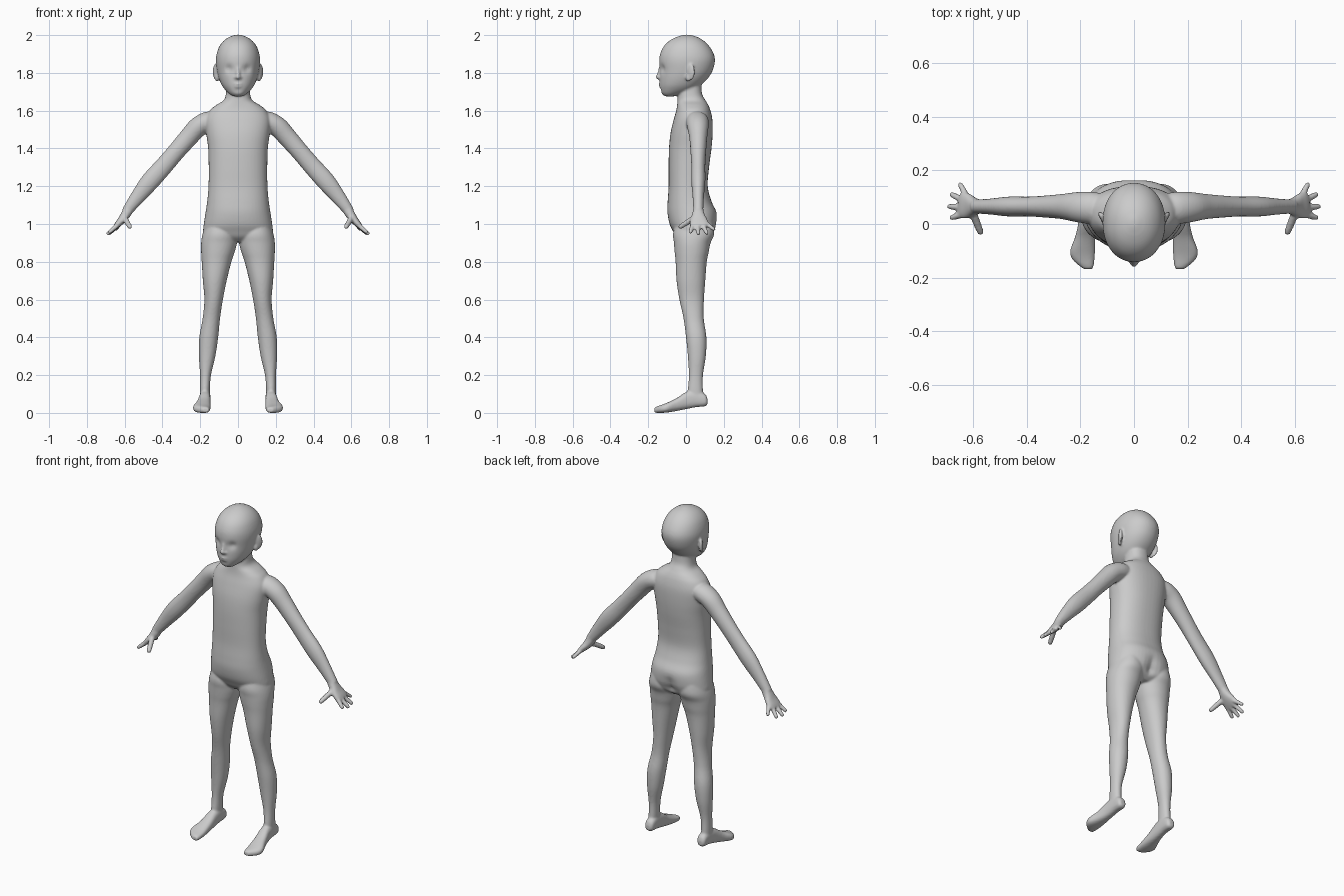
import bpy, bmesh, math
from mathutils import Vector, Matrix

bm = bmesh.new()
SIDES, STEPS = 48, 5


def spline(a, b, c, d, t):
    return [0.5 * (2 * q + (r - p) * t + (2 * p - 5 * q + 4 * r - s) * t * t
                   + (3 * q - p - 3 * r + s) * t ** 3) for p, q, r, s in zip(a, b, c, d)]


def loft(rings, power=2.0, mirror=False):
    """Skin closed ovals; each ring is (centre, half axis u, half axis v)."""
    keys = [list(c) + list(u) + list(v) for c, u, v in rings]
    n = len(keys)
    fine = []
    for i in range(n - 1):
        quad = [keys[max(0, min(n - 1, i + k))] for k in (-1, 0, 1, 2)]
        fine += [spline(*quad, s / STEPS) for s in range(STEPS)]
    fine.append(keys[-1])
    for sx in ((1, -1) if mirror else (1,)):
        loops = []
        for k in fine:
            c, u, v = Vector(k[:3]), Vector(k[3:6]), Vector(k[6:])
            loop = []
            for j in range(SIDES):
                a = 2 * math.pi * j / SIDES
                ca, sa = math.cos(a), math.sin(a)
                p = c + u * math.copysign(abs(ca) ** (2 / power), ca) \
                      + v * math.copysign(abs(sa) ** (2 / power), sa)
                loop.append(bm.verts.new((p.x * sx, p.y, p.z)))
            loops.append(loop)
        for lo, hi in zip(loops, loops[1:]):
            for j in range(SIDES):
                k = (j + 1) % SIDES
                bm.faces.new((lo[j], lo[k], hi[k], hi[j]))
        bm.faces.new(loops[0][::-1])
        bm.faces.new(loops[-1])


def level(z, x0, x1, y0, y1):
    return ((x0 + x1) / 2, (y0 + y1) / 2, z), ((x1 - x0) / 2, 0, 0), (0, (y1 - y0) / 2, 0)


def upright(y, x0, x1, z0, z1):
    return ((x0 + x1) / 2, y, (z0 + z1) / 2), ((x1 - x0) / 2, 0, 0), (0, 0, (z1 - z0) / 2)


def limb(points):
    """Rings along a path of (x, y, z, radius in y, radius across)."""
    out = []
    for i, p in enumerate(points):
        a, b = points[max(i - 1, 0)], points[min(i + 1, len(points) - 1)]
        t = (Vector(b[:3]) - Vector(a[:3])).normalized()
        u = Vector((0, 1, 0))
        u = (u - t * u.dot(t)).normalized()
        out.append((p[:3], u * p[3], t.cross(u) * p[4]))
    return out


def blob(centre, size, tilt=0, mirror=False):
    for sx in ((1, -1) if mirror else (1,)):
        m = Matrix.Translation((centre[0] * sx, centre[1], centre[2])) \
            @ Matrix.Rotation(tilt * sx, 4, 'Z') @ Matrix.Diagonal((*size, 1))
        bmesh.ops.create_uvsphere(bm, u_segments=24, v_segments=16, radius=1, matrix=m)


# torso and neck
loft([level(z, -w, w, a, b) for z, w, a, b in [
    (0.905, 0.09, -0.02, 0.10), (0.93, 0.165, -0.05, 0.135), (0.96, 0.184, -0.068, 0.152),
    (1.0, 0.181, -0.087, 0.163), (1.06, 0.172, -0.098, 0.162), (1.12, 0.163, -0.097, 0.135),
    (1.2, 0.156, -0.092, 0.115), (1.3, 0.155, -0.092, 0.122), (1.4, 0.158, -0.09, 0.135),
    (1.48, 0.168, -0.082, 0.141), (1.55, 0.172, -0.066, 0.14), (1.6, 0.15, -0.052, 0.13),
    (1.63, 0.115, -0.047, 0.118), (1.655, 0.076, -0.045, 0.103), (1.69, 0.064, -0.042, 0.085),
    (1.76, 0.06, -0.035, 0.08)]], 2.3)

# head
loft([level(z, -w, w, a, b) for z, w, a, b in [
    (1.676, 0.026, -0.112, -0.06), (1.69, 0.047, -0.128, -0.01), (1.71, 0.068, -0.135, 0.045),
    (1.735, 0.086, -0.139, 0.08), (1.77, 0.101, -0.14, 0.115), (1.81, 0.111, -0.139, 0.14),
    (1.86, 0.117, -0.142, 0.153), (1.9, 0.113, -0.137, 0.147), (1.94, 0.099, -0.118, 0.124),
    (1.97, 0.076, -0.088, 0.094), (1.99, 0.047, -0.05, 0.06), (2.002, 0.012, -0.01, 0.02)]], 2.1)

# ears
blob((0.118, 0.025, 1.805), (0.010, 0.026, 0.044), -0.55, True)
blob((0.112, 0.012, 1.775), (0.010, 0.015, 0.022), -0.4, True)

# nose and lips
blob((0, -0.144, 1.779), (0.014, 0.018, 0.013))
blob((0.012, -0.137, 1.775), (0.009, 0.012, 0.009), 0, True)
loft(limb([(0, -0.128, 1.845, 0.012, 0.009), (0, -0.136, 1.81, 0.012, 0.01),
           (0, -0.144, 1.78, 0.014, 0.012)]))
blob((0, -0.131, 1.741), (0.028, 0.014, 0.007))
blob((0, -0.130, 1.728), (0.024, 0.014, 0.007))

# legs
loft([level(*r) for r in [
    (1.02, 0.03, 0.165, -0.05, 0.14), (0.95, 0.006, 0.187, -0.068, 0.15),
    (0.9, 0.006, 0.195, -0.064, 0.13), (0.85, 0.018, 0.195, -0.06, 0.12),
    (0.8, 0.035, 0.192, -0.055, 0.11), (0.7, 0.06, 0.186, -0.05, 0.102),
    (0.6, 0.08, 0.178, -0.035, 0.095), (0.5, 0.095, 0.187, -0.013, 0.094),
    (0.4, 0.105, 0.205, 0.0, 0.108), (0.3, 0.12, 0.207, 0.01, 0.105),
    (0.2, 0.143, 0.201, 0.015, 0.09), (0.12, 0.149, 0.201, 0.01, 0.09),
    (0.06, 0.15, 0.2, 0.01, 0.095)]], 2.1, True)

# feet
loft([upright(*r) for r in [
    (0.114, 0.16, 0.19, 0.045, 0.075), (0.10, 0.147, 0.2, 0.035, 0.1),
    (0.05, 0.145, 0.203, 0.03, 0.12), (0.0, 0.145, 0.208, 0.02, 0.11),
    (-0.05, 0.145, 0.22, 0.01, 0.078), (-0.10, 0.145, 0.238, 0.002, 0.054),
    (-0.13, 0.147, 0.231, 0.0, 0.042), (-0.155, 0.15, 0.205, 0.0, 0.034),
    (-0.168, 0.155, 0.187, 0.003, 0.028)]], 2.5, True)

# arms
loft(limb([(0.11, 0.055, 1.55, 0.055, 0.045), (0.16, 0.06, 1.542, 0.06, 0.053),
           (0.212, 0.063, 1.513, 0.056, 0.053), (0.265, 0.065, 1.455, 0.047, 0.05),
           (0.33, 0.065, 1.38, 0.041, 0.047), (0.39, 0.065, 1.31, 0.037, 0.048),
           (0.465, 0.065, 1.226, 0.037, 0.049), (0.53, 0.065, 1.145, 0.03, 0.039),
           (0.59, 0.065, 1.065, 0.026, 0.027)]), 2, True)

# palms
loft(limb([(0.575, 0.065, 1.085, 0.025, 0.027), (0.595, 0.065, 1.05, 0.033, 0.025),
           (0.615, 0.067, 1.022, 0.045, 0.021), (0.635, 0.07, 1.0, 0.05, 0.017),
           (0.648, 0.073, 0.986, 0.044, 0.012)]), 2.3, True)

# fingers and thumbs: base, tip, radius
for base, tip, r in [((0.628, 0.038, 1.003), (0.686, 0.022, 0.952), 0.0115),
                     ((0.63, 0.06, 1.0), (0.694, 0.066, 0.944), 0.0115),
                     ((0.63, 0.085, 1.0), (0.685, 0.113, 0.946), 0.0115),
                     ((0.623, 0.1, 1.008), (0.65, 0.152, 0.968), 0.011),
                     ((0.6, 0.04, 1.03), (0.569, -0.038, 0.98), 0.0135)]:
    a, b = Vector(base), Vector(tip)
    loft(limb([(*a.lerp(b, t), r * s, r * s) for t, s in
               [(0, 1.15), (0.5, 1.05), (0.9, 0.9), (1, 0.55)]]), 2, True)

# sculpted hollows: eye sockets, hip cleft, spine (centre, depth in y, radius)
for cx, cy, cz, depth, rad in [(0.047, -0.125, 1.822, 0.013, 0.02),
                               (-0.047, -0.125, 1.822, 0.013, 0.02),
                               (0, 0.155, 0.95, -0.022, 0.03),
                               (0, 0.155, 1.0, -0.012, 0.03),
                               (0, -0.128, 1.71, 0.006, 0.012)]:
    for v in bm.verts:
        d = (v.co - Vector((cx, cy, cz))).length / rad
        v.co.y += depth * math.exp(-d * d)

# fuse into one smooth skin
bmesh.ops.recalc_face_normals(bm, faces=bm.faces[:])
mesh = bpy.data.meshes.new("body")
bm.to_mesh(mesh)
bm.free()
body = bpy.data.objects.new("body", mesh)
bpy.context.collection.objects.link(body)
skin = body.modifiers.new("skin", 'REMESH')
skin.mode = 'VOXEL'
skin.voxel_size = 0.006
skin.use_smooth_shade = True
soft = body.modifiers.new("soften", 'SMOOTH')
soft.factor = 0.5
soft.iterations = 5

# eyeballs
for side, x in (("left", 0.047), ("right", -0.047)):
    bpy.ops.mesh.primitive_uv_sphere_add(segments=24, ring_count=16, radius=0.019,
                                         location=(x, -0.098, 1.822))
    eye = bpy.context.object
    eye.name = side + "_eye"
    bpy.ops.object.shade_smooth()
